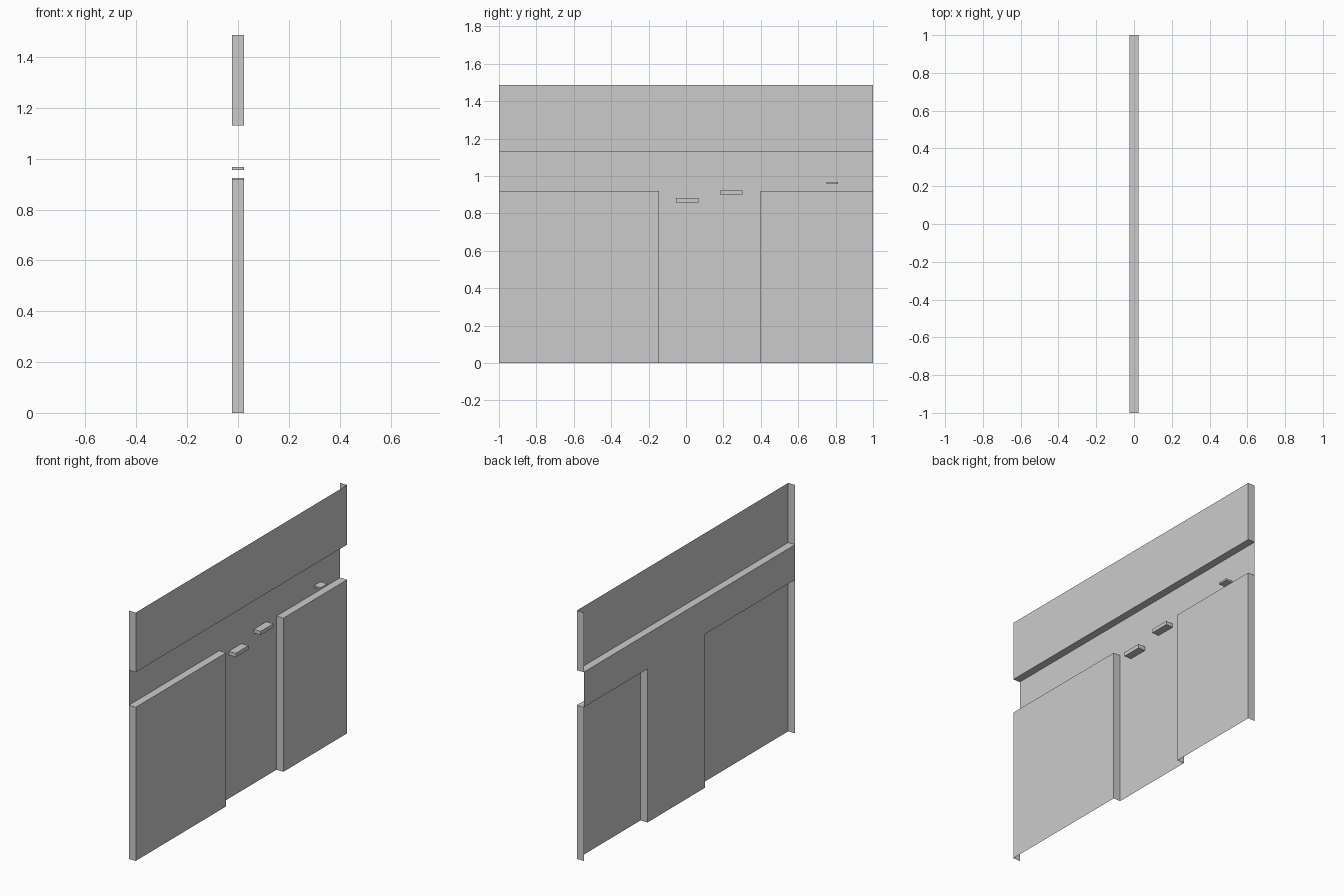
import bpy, bmesh

if "Cube" in bpy.data.objects:
    bpy.data.objects.remove(bpy.data.objects["Cube"])

D = 0.023  # half depth of the facade relief

grey = bpy.data.materials.new("light grey")
grey.diffuse_color = (0.6, 0.6, 0.6, 1)
grey.use_nodes = True
grey.node_tree.nodes["Principled BSDF"].inputs["Base Color"].default_value = grey.diffuse_color


def finish(name, bm):
    mesh = bpy.data.meshes.new(name)
    bm.to_mesh(mesh)
    bm.free()
    mesh.materials.append(grey)
    bpy.context.collection.objects.link(bpy.data.objects.new(name, mesh))


def shell(name, y0, y1, z0, z1, top=True, bottom=True):
    """Box that is open at the back, and optionally at top or bottom."""
    bm = bmesh.new()
    bmesh.ops.create_cube(bm, size=1)
    bm.normal_update()
    drop = [f for f in bm.faces
            if f.normal.x < -0.5
            or (f.normal.z > 0.5 and not top)
            or (f.normal.z < -0.5 and not bottom)]
    bmesh.ops.delete(bm, geom=drop, context='FACES')
    for v in bm.verts:
        v.co.x *= 2 * D
        v.co.y = (y0 + y1) / 2 + v.co.y * (y1 - y0)
        v.co.z = (z0 + z1) / 2 + v.co.z * (z1 - z0)
    finish(name, bm)


# Raised upper band and the two lower panels
shell("upper_band", -1, 1, 1.13, 1.487, top=False)
shell("wide_lower_panel", -1, -0.145, 0, 0.92, bottom=False)
shell("narrow_lower_panel", 0.397, 1, 0, 0.92, bottom=False)

# Recessed wall sheet: strip under the band plus the bay between the panels
bm = bmesh.new()
outline = [(-0.145, 0), (0.397, 0), (0.397, 0.92), (1, 0.92),
           (1, 1.13), (-1, 1.13), (-1, 0.92), (-0.145, 0.92)]
bm.faces.new([bm.verts.new((-D, y, z)) for y, z in outline])
finish("recessed_wall", bm)

# Small ledges standing out from the recessed wall
shell("ledge_low", -0.054, 0.066, 0.858, 0.882)
shell("ledge_middle", 0.182, 0.302, 0.901, 0.923)
shell("ledge_small", 0.752, 0.813, 0.956, 0.967)
